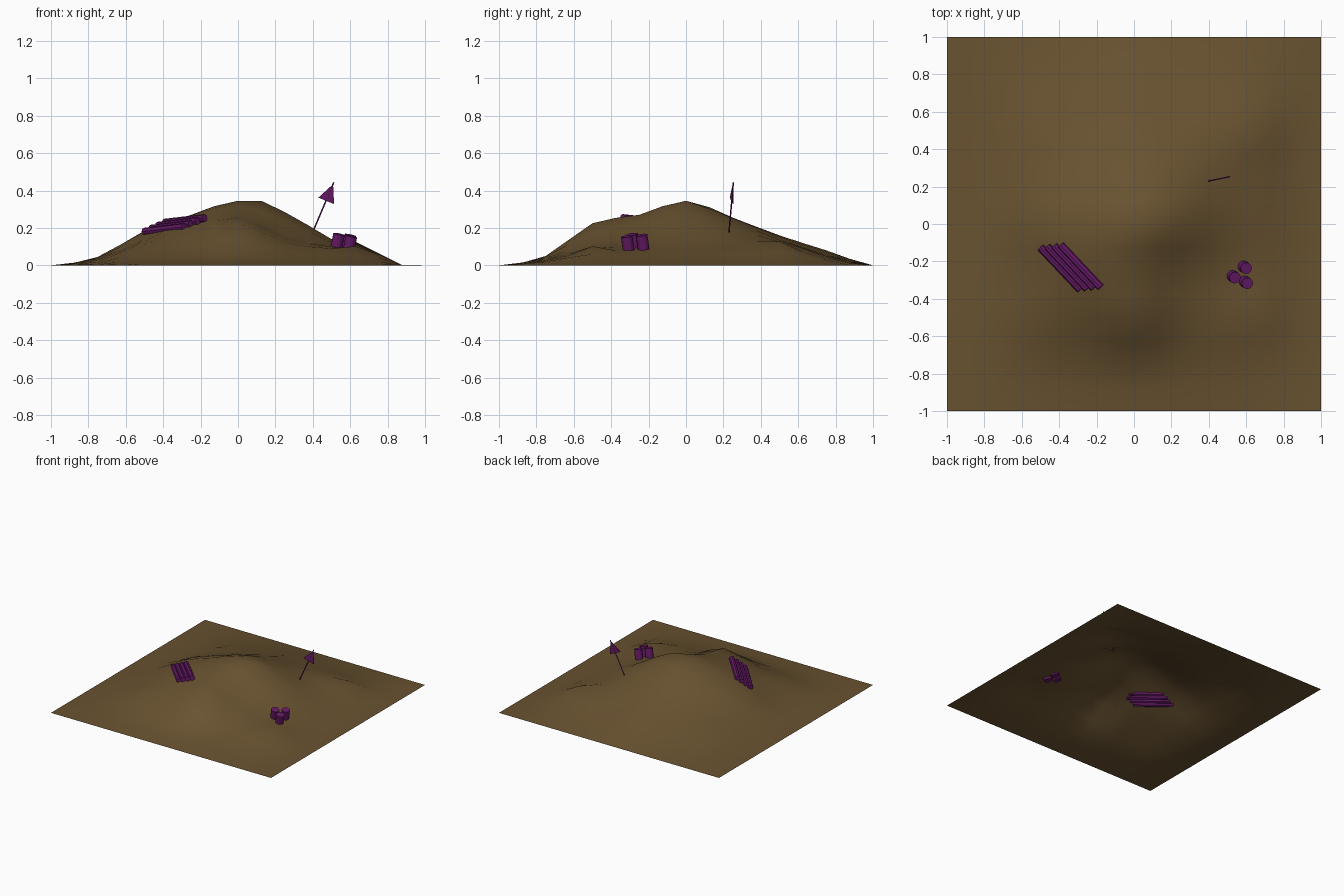
import bpy, bmesh
from mathutils import Vector

if "Cube" in bpy.data.objects:
    bpy.data.objects.remove(bpy.data.objects["Cube"])


def material(name, rgb):
    m = bpy.data.materials.new(name)
    m.diffuse_color = (*rgb, 1)
    m.use_nodes = True
    m.node_tree.nodes["Principled BSDF"].inputs["Base Color"].default_value = m.diffuse_color
    return m


BROWN = material("earth", (0.14, 0.085, 0.03))
PURPLE = material("purple", (0.13, 0.01, 0.13))


def add_object(name, bm, mat, smooth=False):
    bmesh.ops.recalc_face_normals(bm, faces=bm.faces)
    me = bpy.data.meshes.new(name)
    bm.to_mesh(me)
    bm.free()
    me.materials.append(mat)
    for p in me.polygons:
        p.use_smooth = smooth
    ob = bpy.data.objects.new(name, me)
    bpy.context.collection.objects.link(ob)
    return ob


def rod(name, start, end, radius, sides):
    a, b = Vector(start), Vector(end)
    bm = bmesh.new()
    bmesh.ops.create_cone(bm, cap_ends=True, segments=sides, radius1=radius,
                          radius2=radius, depth=(b - a).length)
    rot = (b - a).to_track_quat('Z', 'Y').to_matrix().to_4x4()
    bmesh.ops.transform(bm, matrix=rot, verts=bm.verts)
    bmesh.ops.translate(bm, vec=(a + b) / 2, verts=bm.verts)
    return add_object(name, bm, PURPLE)


def refine(row):
    # doubles the resolution of a row with smooth midpoints
    p = [0] + row + [0]
    out = []
    for i in range(1, len(row)):
        out += [p[i], max(0, (9 * (p[i] + p[i + 1]) - p[i - 1] - p[i + 2]) / 16)]
    return out + [row[-1]]


# hill: coarse inner heights in hundredths, rows front to back
coarse = [
    [1, 3, 4, 5, 4, 3, 2],
    [3, 11, 15, 22.5, 12, 9, 6],
    [4, 14, 24, 27, 17, 10.5, 5],
    [4.5, 18.5, 27, 34.5, 28.5, 14, 5],
    [4, 13, 20, 25.5, 23, 13, 5.5],
    [3, 10, 12, 16, 14, 12.5, 6.5],
    [2, 4, 6, 8, 6, 5, 3],
]
rows = [[0] * 9] + [[0] + r + [0] for r in coarse] + [[0] * 9]
rows = [refine(r) for r in rows]
cols = [refine(list(c)) for c in zip(*rows)]
cols[9][8] += 1.6      # blunt summit
cols[13][4] += 2.5     # small side humps
cols[13][12] += 3
cols[15] = [h * 0.1 for h in cols[15]]

bm = bmesh.new()
bmesh.ops.create_grid(bm, x_segments=16, y_segments=16, size=1)
for v in bm.verts:
    v.co.z = cols[round((v.co.x + 1) * 8)][round((v.co.y + 1) * 8)] / 100
hill = add_object("hill", bm, BROWN, smooth=True)
if hill.data.polygons[0].normal.z < 0:
    hill.data.flip_normals()

# staggered logs half sunk in the slope
start, along = Vector((-0.50, -0.125, 0.18)), Vector((0.213, -0.226, 0.025))
for i in range(4):
    s = start + i * Vector((0.036, 0.004, 0.016))
    rod(f"log_{i + 1}", s, s + along, 0.021, 8)

# three barrels leaning with the slope
lean = Vector((0.018, -0.012, 0.09))
for i, base in enumerate([(0.522, -0.275, 0.077), (0.582, -0.225, 0.072),
                          (0.588, -0.305, 0.065)]):
    rod(f"barrel_{i + 1}", base, Vector(base) + lean, 0.031, 12)

# leaning pole with a flat triangular pennant
foot, tip = Vector((0.39, 0.228, 0.155)), Vector((0.512, 0.253, 0.443))
rod("pole", foot, tip, 0.004, 6)
bm = bmesh.new()
tri = [Vector((0.508, 0.252, 0.433)), Vector((0.43, 0.237, 0.362)),
       Vector((0.513, 0.252, 0.328))]
thick = Vector((-0.2, 1, 0)).normalized() * 0.003
front = [bm.verts.new(p - thick) for p in tri]
back = [bm.verts.new(p + thick) for p in tri]
bm.faces.new(front)
bm.faces.new(back[::-1])
for i in range(3):
    j = (i + 1) % 3
    bm.faces.new((front[i], front[j], back[j], back[i]))
add_object("pennant", bm, PURPLE)
